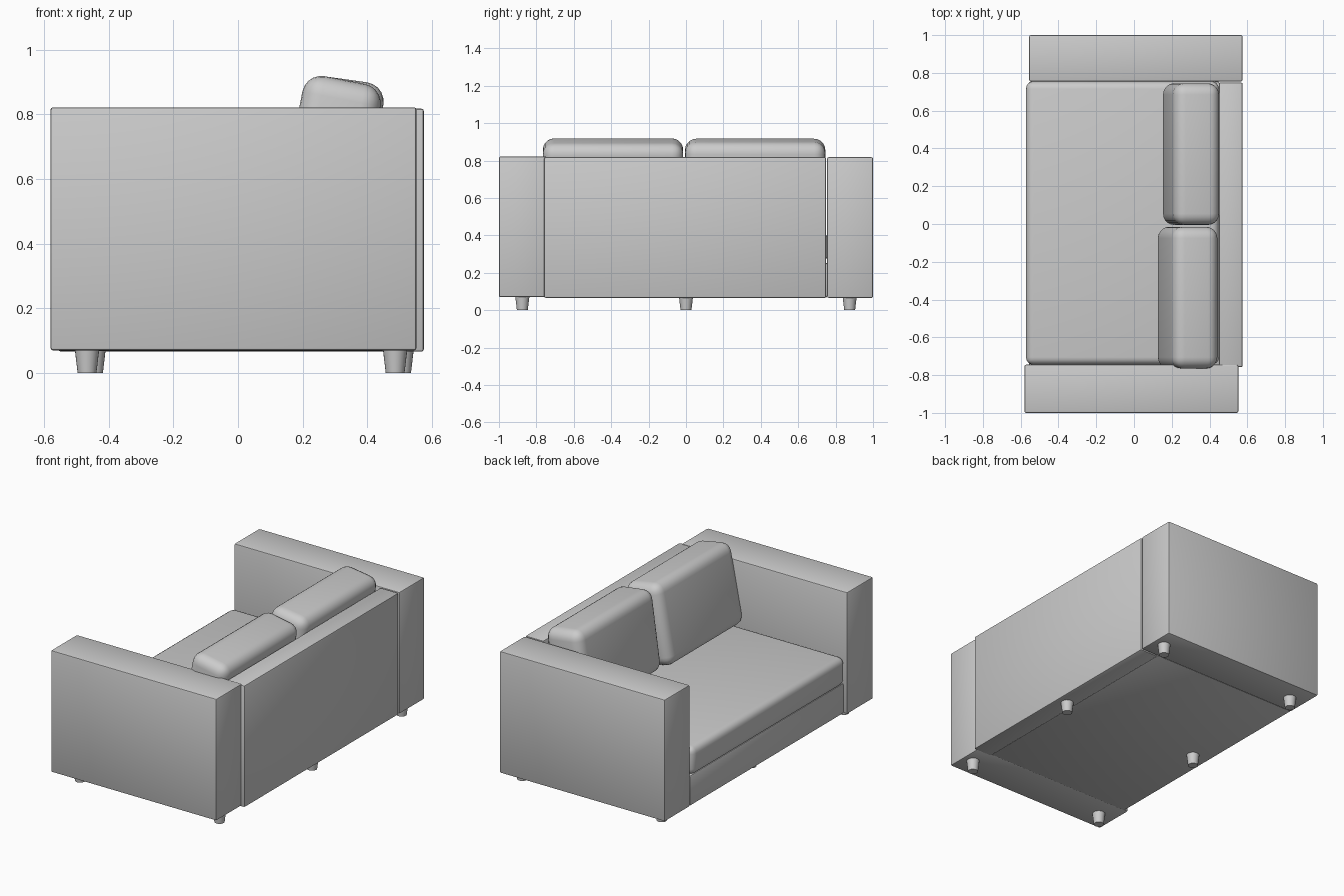
import bpy
from math import radians
from mathutils import Matrix, Vector

if "Cube" in bpy.data.objects:
    bpy.data.objects.remove(bpy.data.objects["Cube"], do_unlink=True)

# Single upholstery colour
grey = bpy.data.materials.new("grey_fabric")
grey.use_nodes = True
grey.diffuse_color = (0.6, 0.6, 0.6, 1)
grey.node_tree.nodes["Principled BSDF"].inputs["Base Color"].default_value = grey.diffuse_color


def finish(name, angle=35):
    obj = bpy.context.object
    obj.name = name
    obj.data.materials.append(grey)
    bpy.ops.object.shade_smooth_by_angle(angle=radians(angle))
    return obj


def block(name, low, high, bevel, segments=2):
    """Rounded box between two corners."""
    low, high = Vector(low), Vector(high)
    bpy.ops.mesh.primitive_cube_add(size=1, location=(low + high) / 2)
    bpy.context.object.data.transform(Matrix.Diagonal((*(high - low), 1)))
    mod = bpy.context.object.modifiers.new("rounding", "BEVEL")
    mod.width, mod.segments = bevel, segments
    bpy.ops.object.modifier_apply(modifier=mod.name)
    return finish(name)


# Frame: two thick arms, backrest panel and seat base
block("right_arm", (-0.58, -1, 0.07), (0.552, -0.745, 0.822), 0.008)
block("left_arm", (-0.555, 0.755, 0.066), (0.575, 1, 0.818), 0.008)
block("backrest", (0.45, -0.758, 0.066), (0.575, 0.749, 0.818), 0.008)
block("seat_base", (-0.555, -0.75, 0.068), (0.452, 0.755, 0.255), 0.008)

# Seat cushion
block("seat_cushion", (-0.572, -0.745, 0.252), (0.45, 0.755, 0.425), 0.04, 4)

# Loose back cushions leaning on the backrest
for name, y, x, z, lean, height in (
    ("right_back_cushion", -0.39, 0.284, 0.663, 11, 0.495),
    ("left_back_cushion", 0.37, 0.302, 0.663, 8, 0.495),
):
    cushion = block(name, (-0.123, -0.375, -height / 2), (0.123, 0.375, height / 2), 0.06, 5)
    cushion.location = (x, y, z)
    cushion.rotation_euler.y = radians(lean)

# Tapered feet, the outer right pair shifted with its arm
for side, y, shift in (("right", -0.875, -0.02), ("middle", 0, 0), ("left", 0.875, 0)):
    for end, x in (("front", -0.447), ("back", 0.506)):
        bpy.ops.mesh.primitive_cone_add(vertices=24, radius1=0.029, radius2=0.038,
                                        depth=0.075, location=(x + shift, y, 0.0375))
        finish(f"{side}_{end}_foot")
